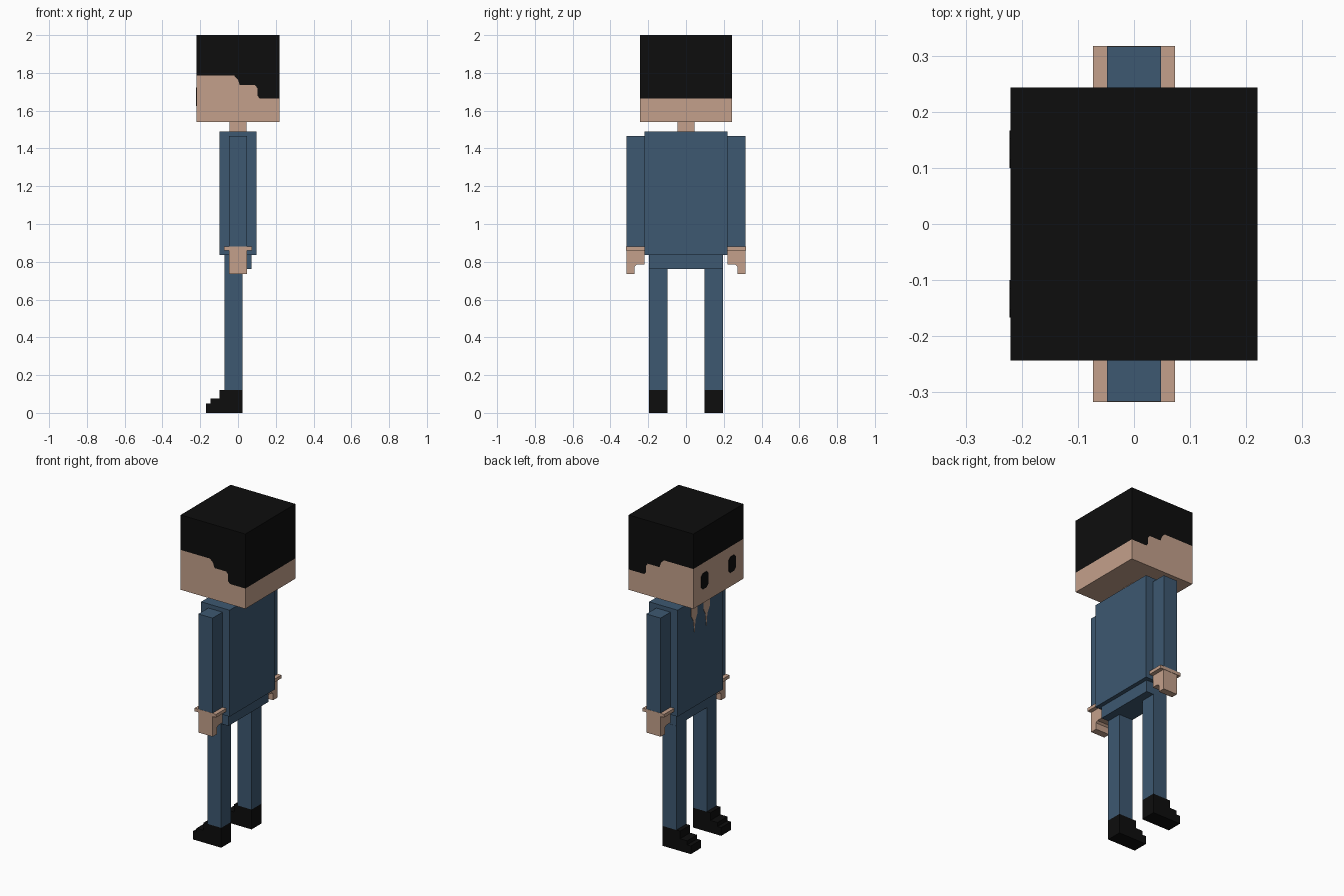
import bpy, bmesh

if "Cube" in bpy.data.objects:
    bpy.data.objects.remove(bpy.data.objects["Cube"])


def material(name, rgb):
    m = bpy.data.materials.new(name)
    m.diffuse_color = (*rgb, 1)
    m.use_nodes = True
    m.node_tree.nodes["Principled BSDF"].inputs["Base Color"].default_value = m.diffuse_color
    return m


SKIN = material("skin", (0.552, 0.352, 0.258))
BLUE = material("blue cloth", (0.047, 0.098, 0.165))
BLACK = material("black", (0.004, 0.004, 0.004))


def finish(name, bm, *mats):
    bmesh.ops.recalc_face_normals(bm, faces=bm.faces)
    mesh = bpy.data.meshes.new(name)
    bm.to_mesh(mesh)
    bm.free()
    for m in mats:
        mesh.materials.append(m)
    obj = bpy.data.objects.new(name, mesh)
    bpy.context.collection.objects.link(obj)
    return obj


def prism(name, profile, place, a, b, mat):
    """Extrude a 2D profile from a to b; place(u, v, d) gives the 3D point."""
    bm = bmesh.new()
    ends = [[bm.verts.new(place(u, v, d)) for u, v in profile] for d in (a, b)]
    bm.faces.new(ends[0])
    bm.faces.new(ends[1])
    n = len(profile)
    for i in range(n):
        j = (i + 1) % n
        bm.faces.new((ends[0][i], ends[0][j], ends[1][j], ends[1][i]))
    return finish(name, bm, mat)


def box(name, x0, x1, y0, y1, z0, z1, mat):
    return prism(name, [(x0, y0), (x1, y0), (x1, y1), (x0, y1)],
                 lambda u, v, d: (u, v, d), z0, z1, mat)


# Head: one box whose sides are split along the stepped hairline
HX, HY = 0.22, 0.243
hairline = [(-HX, 1.785), (-0.02, 1.785), (0, 1.765), (0.01, 1.735), (0.09, 1.735),
            (0.102, 1.72), (0.102, 1.68), (0.115, 1.665), (HX, 1.665)]
bm = bmesh.new()
rows = []
for y in (-HY, HY):
    line = [bm.verts.new((x, y, z)) for x, z in hairline]
    low = [bm.verts.new((x, y, 1.54)) for x in (HX, -HX)]
    top = [bm.verts.new((x, y, 2.0)) for x in (HX, -HX)]
    bm.faces.new(line + low)
    bm.faces.new(line + top).material_index = 1
    rows.append((line, low, top))
(la, wa, ta), (lb, wb, tb) = rows
bm.faces.new((wa[0], wa[1], wb[1], wb[0]))
bm.faces.new((ta[0], ta[1], tb[1], tb[0])).material_index = 1
for end, k in ((-1, 0), (0, 1)):
    bm.faces.new((la[end], wa[k], wb[k], lb[end]))
    bm.faces.new((la[end], ta[k], tb[k], lb[end])).material_index = 1
finish("head", bm, SKIN, BLACK)

# Neck, torso and hips
box("neck", -0.045, 0.045, -0.045, 0.045, 1.49, 1.54, SKIN)
box("torso", -0.097, 0.097, -0.22, 0.22, 0.835, 1.49, BLUE)
box("hips", -0.072, 0.072, -0.195, 0.195, 0.762, 0.835, BLUE)

shoe = [(0.023, 0), (0.023, 0.122), (-0.097, 0.122), (-0.097, 0.075),
        (-0.145, 0.075), (-0.145, 0.05), (-0.17, 0.05), (-0.17, 0)]
hand = [(0.22, 0.86), (0.315, 0.86), (0.315, 0.735), (0.272, 0.735),
        (0.272, 0.775), (0.26, 0.785), (0.22, 0.785)]
eye = [(0.10, 1.64), (0.115, 1.625), (0.152, 1.625), (0.167, 1.64),
       (0.167, 1.708), (0.152, 1.723), (0.115, 1.723), (0.10, 1.708)]
patch = [(0.03, 1.485), (0.09, 1.485), (0.09, 1.40), (0.067, 1.365),
         (0.058, 1.29), (0.049, 1.365), (0.03, 1.40)]

# Paired parts on both sides
for side, s in (("left", -1), ("right", 1)):
    def along_x(u, v, d, s=s):
        return (d, s * u, v)

    def along_y(u, v, d, s=s):
        return (u, s * d, v)

    prism(side + "_shoe", shoe, along_y, 0.099, 0.196, BLACK)
    box(side + "_leg", -0.072, 0.023, s * 0.099, s * 0.196, 0.122, 0.762, BLUE)
    box(side + "_arm", -0.048, 0.048, s * 0.22, s * 0.316, 0.88, 1.465, BLUE)
    box(side + "_wrist", -0.073, 0.073, s * 0.22, s * 0.317, 0.86, 0.88, SKIN)
    prism(side + "_hand", hand, along_x, -0.048, 0.048, SKIN)
    prism(side + "_eye", eye, along_x, -0.222, -0.2195, BLACK)
    prism(side + "_collar_patch", patch, along_x, -0.099, -0.0965, SKIN)
